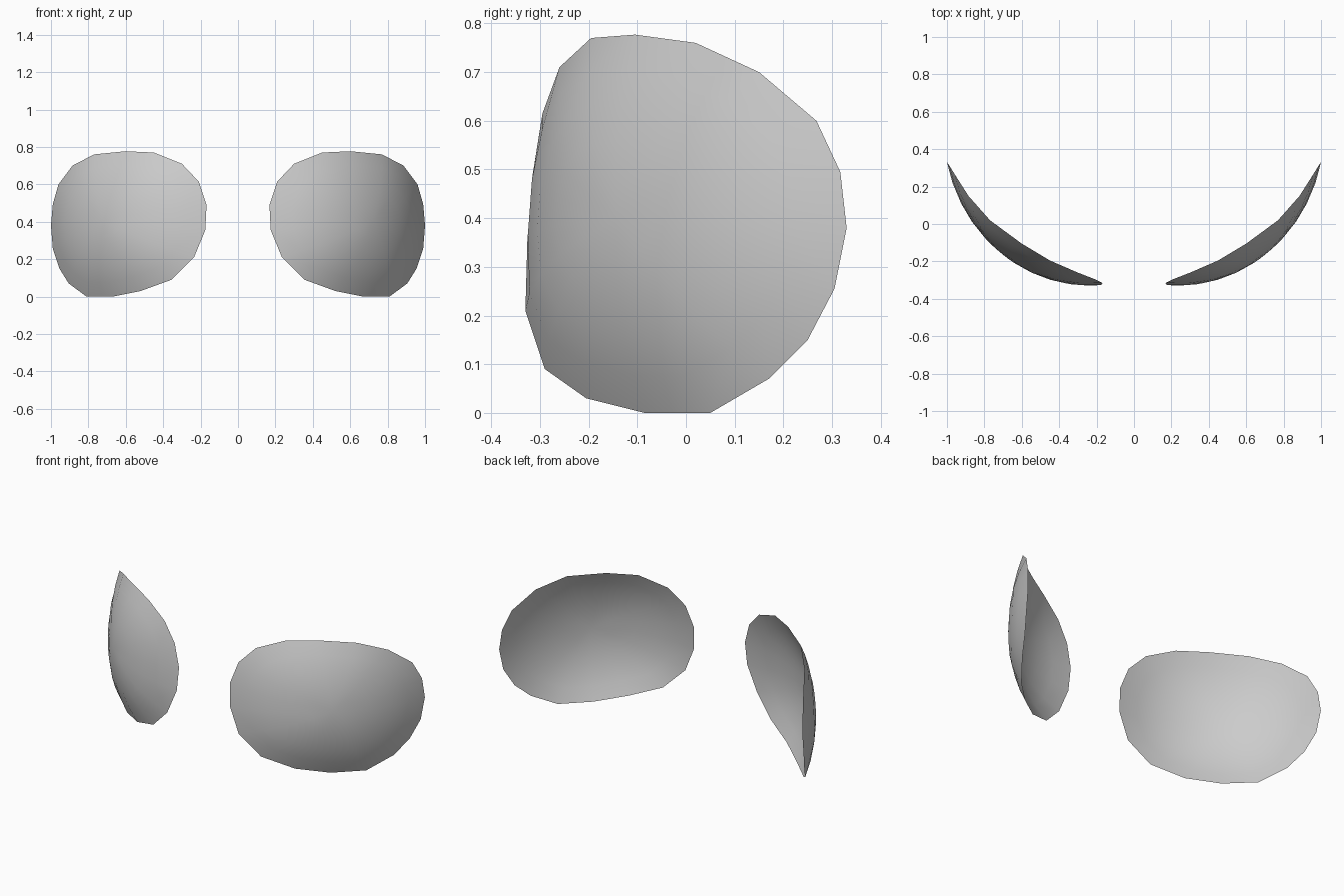
import bpy, bmesh
from mathutils import Vector

if "Cube" in bpy.data.objects:
    bpy.data.objects.remove(bpy.data.objects["Cube"])

# Rim of the right-hand lens, clockwise seen from the front
RIM = [(.168, -.315, .49), (.21, -.295, .615), (.30, -.26, .71), (.45, -.195, .77),
       (.60, -.105, .777), (.77, .02, .76), (.885, .15, .70), (.96, .268, .60),
       (.99, .317, .495), (1.0, .33, .38), (.99, .305, .255), (.955, .25, .15),
       (.905, .17, .07), (.81, .05, 0), (.67, -.085, 0), (.52, -.205, .03),
       (.355, -.29, .09), (.235, -.33, .21), (.175, -.326, .355)]
CENTRE = Vector((.24, .42, .355))   # centre of the spherical curvature
CROWN_RADIUS = .744
RINGS = 5

rim = [Vector(p) - CENTRE for p in RIM]
axis = sum((v.normalized() for v in rim), Vector()).normalized()

# Spherical lens sheet: rings sweep from the crown out to the rim
bm = bmesh.new()
crown = bm.verts.new(CENTRE + axis * CROWN_RADIUS)
rings = []
for k in range(1, RINGS + 1):
    t = k / RINGS
    ring = []
    for v in rim:
        radius = CROWN_RADIUS + (v.length - CROWN_RADIUS) * t * t
        ring.append(bm.verts.new(CENTRE + axis.slerp(v.normalized(), t) * radius))
    rings.append(ring)

n = len(rim)
for i in range(n):
    j = (i + 1) % n
    bm.faces.new((crown, rings[0][j], rings[0][i]))
    for a, b in zip(rings, rings[1:]):
        bm.faces.new((a[i], a[j], b[j], b[i]))
for f in bm.faces:
    f.smooth = True
    f.normal_update()
    if f.normal.dot(f.calc_center_median() - CENTRE) < 0:
        f.normal_flip()

mesh = bpy.data.meshes.new("lenses")
bm.to_mesh(mesh)
bm.free()
lenses = bpy.data.objects.new("lenses", mesh)
bpy.context.collection.objects.link(lenses)

# Matching lens on the other side
mirror = lenses.modifiers.new("mirror", 'MIRROR')
mirror.use_mirror_merge = False
